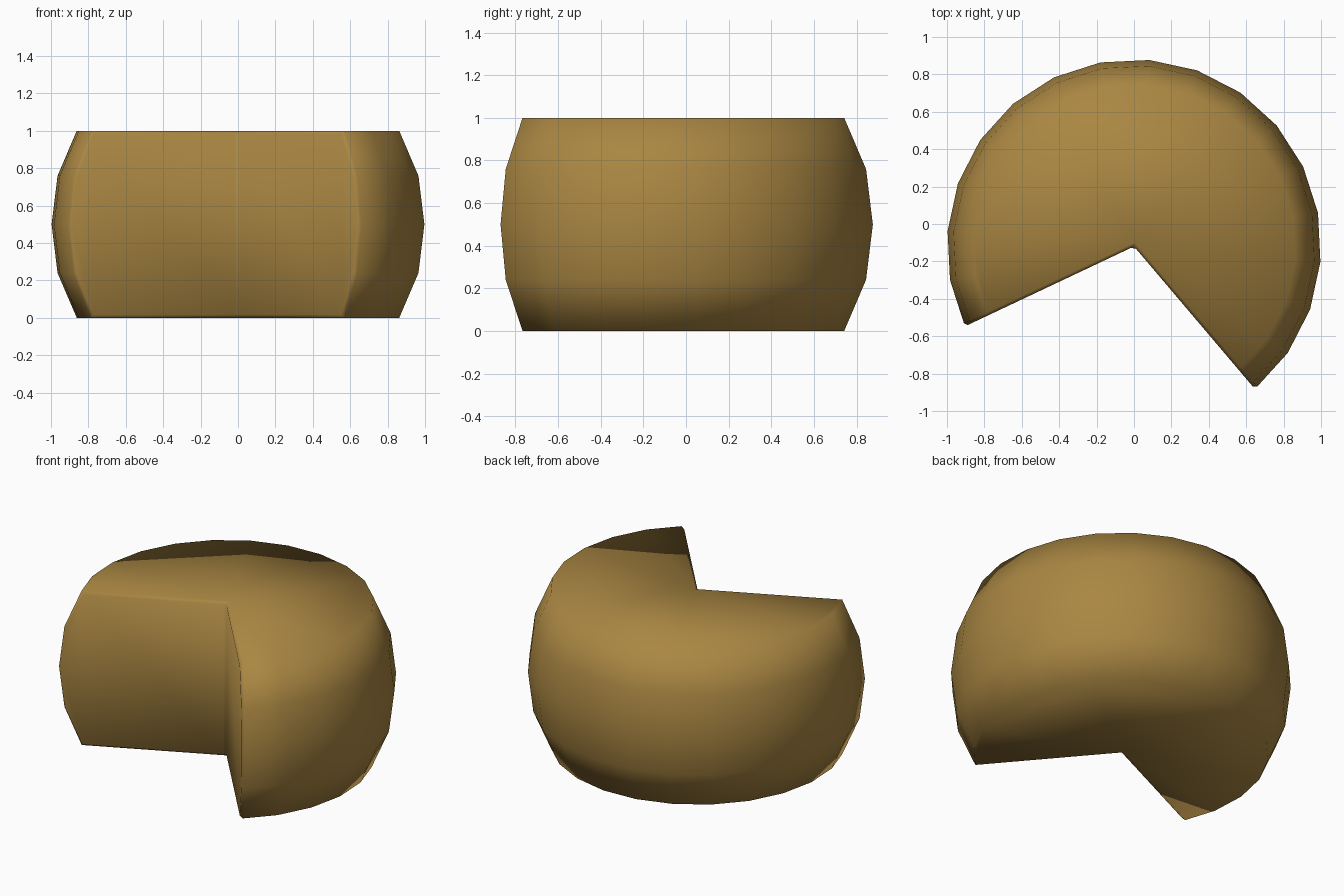
import bpy, bmesh, math

if "Cube" in bpy.data.objects:
    bpy.data.objects.remove(bpy.data.objects["Cube"])

# Material
mat = bpy.data.materials.new("golden brown")
mat.diffuse_color = (0.40, 0.24, 0.055, 1)
mat.use_nodes = True
mat.node_tree.nodes["Principled BSDF"].inputs["Base Color"].default_value = mat.diffuse_color

CENTRE_Y = -0.12
START, STEP, SEGMENTS = -49.7, 15.0, 17
PROFILE = [(0.865, 0.0), (0.968, 0.24), (1.0, 0.5), (0.968, 0.76), (0.865, 1.0)]

# Barrel-shaped wheel with a wedge missing
bm = bmesh.new()
columns = []
for i in range(SEGMENTS + 1):
    a = math.radians(START + i * STEP)
    columns.append([bm.verts.new((r * math.cos(a), CENTRE_Y + r * math.sin(a), z))
                    for r, z in PROFILE])
tip_low = bm.verts.new((0, CENTRE_Y, 0))
tip_high = bm.verts.new((0, CENTRE_Y, 1))

# Rounded rind
for c, d in zip(columns, columns[1:]):
    for j in range(len(PROFILE) - 1):
        bm.faces.new((c[j], d[j], d[j + 1], c[j + 1]))

# Flat top and bottom
bm.faces.new([tip_high] + [c[-1] for c in columns])
bm.faces.new([tip_low] + [c[0] for c in reversed(columns)])

# The two cut faces
cuts = [bm.faces.new([tip_low] + columns[0] + [tip_high]),
        bm.faces.new([tip_high] + columns[-1][::-1] + [tip_low])]
bmesh.ops.recalc_face_normals(bm, faces=bm.faces)

# Slim bevel around the cut faces
edges = list({e for f in cuts for e in f.edges})
bmesh.ops.bevel(bm, geom=edges, offset=0.017, segments=1, profile=0.5, affect='EDGES')

# Smooth shading all over
for f in bm.faces:
    f.smooth = True
mesh = bpy.data.meshes.new("cut_wheel")
bm.to_mesh(mesh)
bm.free()
mesh.materials.append(mat)
wheel = bpy.data.objects.new("cut_wheel", mesh)
bpy.context.collection.objects.link(wheel)
